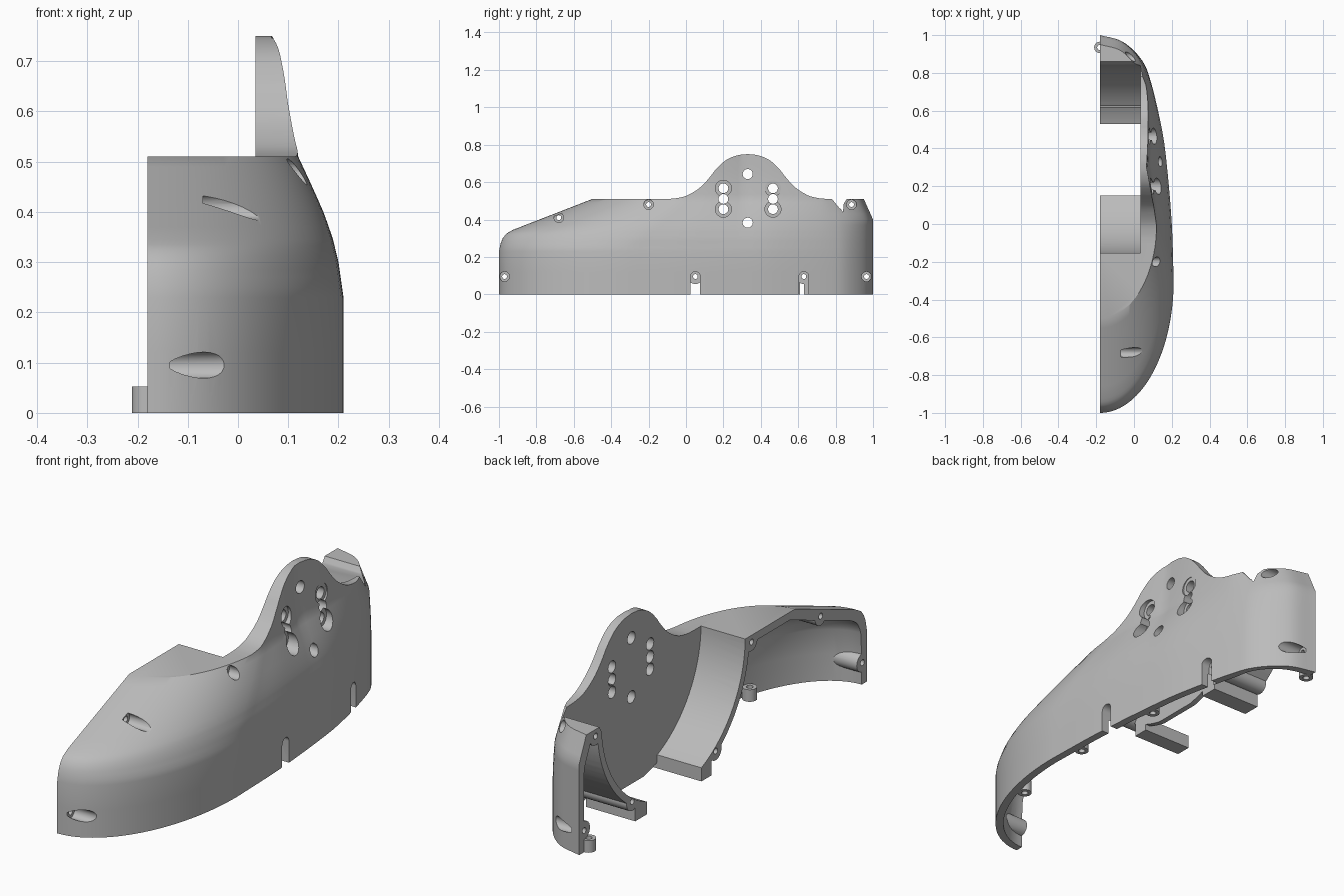
import bpy, bmesh, math
from mathutils import Matrix, Vector

cube = bpy.data.objects.get("Cube")
if cube:
    bpy.data.objects.remove(cube, do_unlink=True)

grey = bpy.data.materials.new("plain grey")
grey.use_nodes = True
grey.diffuse_color = (0.5, 0.5, 0.5, 1)
grey.node_tree.nodes["Principled BSDF"].inputs["Base Color"].default_value = (0.5, 0.5, 0.5, 1)

SEAM, WALL = -0.18, 0.035       # open side plane, shell thickness
HUB_Y, HUB_Z, ARCH_R = 0.345, 0.52, 0.5
INNER = 0.035                   # flat inner face of the side plate


def lerp_table(table, v):
    for (a, p), (b, q) in zip(table, table[1:]):
        if v <= b:
            return p + (q - p) * max(0, (v - a) / (b - a))
    return table[-1][1]


def spline(points, steps):
    pts = [Vector(p) for p in points]
    pts = [2 * pts[0] - pts[1]] + pts + [2 * pts[-1] - pts[-2]]
    out = []
    for a, b, c, d in zip(pts, pts[1:], pts[2:], pts[3:]):
        for i in range(steps):
            t = i / steps
            out.append(0.5 * (2 * b + (c - a) * t + (2 * a - 5 * b + 4 * c - d) * t * t
                              + (3 * b - a - 3 * c + d) * t ** 3))
    return out + [pts[-2]]


def make(name, bm):
    bmesh.ops.recalc_face_normals(bm, faces=bm.faces)
    mesh = bpy.data.meshes.new(name)
    bm.to_mesh(mesh)
    bm.free()
    mesh.materials.append(grey)
    ob = bpy.data.objects.new(name, mesh)
    bpy.context.collection.objects.link(ob)
    return ob


def loft(name, rings):
    bm = bmesh.new()
    rows = [[bm.verts.new(p) for p in ring] for ring in rings]
    n = len(rows[0])
    for low, high in zip(rows, rows[1:]):
        for i in range(n):
            j = (i + 1) % n
            bm.faces.new((low[i], low[j], high[j], high[i]))
    bm.faces.new(rows[0])
    bm.faces.new(rows[-1])
    return make(name, bm)


def prism(name, outline, x0, x1):
    return loft(name, [[(x, y, z) for y, z in outline] for x in (x0, x1)])


def box(name, x0, x1, y0, y1, z0, z1):
    return prism(name, [(y0, z0), (y1, z0), (y1, z1), (y0, z1)], x0, x1)


def rod(name, y, z, r, x0, x1, n=32):
    ring = [2 * math.pi * i / n for i in range(n)]
    return prism(name, [(y + r * math.cos(a), z + r * math.sin(a)) for a in ring], x0, x1)


def combine(ob, tool, op="DIFFERENCE"):
    mod = ob.modifiers.new("cut", "BOOLEAN")
    mod.operation, mod.solver, mod.object = op, "EXACT", tool
    bpy.context.view_layer.update()
    graph = bpy.context.evaluated_depsgraph_get()
    mesh = bpy.data.meshes.new_from_object(ob.evaluated_get(graph))
    ob.modifiers.clear()
    ob.data = mesh
    bpy.data.objects.remove(tool, do_unlink=True)


# Level curves of the body: plan outline for each height
WIDTH = [(0, .21), (.23, .21), (.3, .2), (.35, .188), (.4, .17), (.45, .148), (.51, .12),
         (.56, .113), (.62, .106), (.7, .102), (.8, .1)]
NOSE = [(0, -1), (.23, -1), (.27, -.992), (.3, -.98), (.325, -.96), (.345, -.925), (.51, -.5)]
REAR = spline([(.21, -.3), (.2, 0), (.175, .3), (.148, .5), (.09, .75), (.04, .87),
               (-.06, .965), (SEAM, 1)], 6)


def outline(h, z, t):
    wide, nose = lerp_table(WIDTH, h), lerp_table(NOSE, h) + t
    mid = -.3 + .3 * min(1, max(0, (h - .25) / .26))
    pts = []
    for i in range(30):
        a = math.pi / 2 * i / 30
        pts.append((SEAM + (wide - t - SEAM) * math.sin(a), mid - (mid - nose) * math.cos(a), z))
    for x, y in REAR:
        fade = min(1, max(.3, 1 - (y - .3) / .65)) * min(1, max(0, (1 - y) / .15))
        w = min(1, max(0, (y - .75) / .22))
        x2 = x + (wide - .21) * fade - t * (1 - w)
        y2 = y + (mid + .3) * max(0, (.3 - y) / .6) - t * w
        y2 -= max(0, h - .4) * .45 * min(1, max(0, (y - .7) / .2))
        pts.append((max(SEAM, x2), y2, z))
    if t:
        pts += [(-.3, pts[-1][1], z), (-.3, pts[0][1], z)]
    return pts


levels = [0, .12, .23, .25, .27, .285, .3, .3125, .325, .335, .345, .37, .4, .43, .46, .49, .51,
          .535, .56, .59, .62, .66, .7, .75, .8]
body = loft("shell_cover", [outline(z, z, 0) for z in levels])

# Side silhouette: flat deck, round mounting plate, notch at the rear
half = spline([(0, .75), (.06, .742), (.12, .715), (.17, .668), (.2, .63), (.25, .575),
               (.32, .53), (.38, .514), (.43, .51)], 4)
bump = [(.33 - d, z) for d, z in reversed(half)] + [(.33 + d, z) for d, z in half[1:]]
side = [(-1.2, -.1), (-1.2, .51)] + bump + [(.78, .51), (.825, .455), (.86, .51), (1.2, .51), (1.2, -.1)]
combine(body, prism("silhouette", side, -.5, .5), "INTERSECT")
combine(body, box("deck_clear", -.5, INNER, -1.2, 1.2, .51, 1))

# Hollow inside, leaving arch walls, plate core, feet and screw tubes
cavity = loft("cavity", [outline(max(0, z + WALL), z, WALL) for z in [-.1] + [l for l in levels[1:] if l < .475] + [.475]])
combine(cavity, rod("arch_wall", HUB_Y, HUB_Z, ARCH_R + .03, -.4, INNER + .025, 96))
combine(cavity, box("plate_core", INNER, .5, .1, .57, .34, .7))
for y0, y1 in ((.08, .15), (.53, .61)):
    combine(cavity, box("foot", -.4, INNER + .025, y0, y1, 0, .11))

# Screw points: y, z, seat x, open slot below
SCREWS = [(-.97, .095, -.135, False), (.965, .095, -.135, False), (.05, .095, .15, True),
          (.63, .095, .085, True), (-.68, .41, -.07, False), (-.2, .48, .08, False),
          (.885, .48, -.07, False)]
for y, z, seat, slot in SCREWS:
    combine(cavity, rod("screw_tube", y, z, .04, -.4, .5, 24))
combine(body, cavity)

# Wheel arch channel and the opening beneath it
combine(body, rod("arch", HUB_Y, HUB_Z, ARCH_R, -.5, INNER, 96))
combine(body, box("arch_opening", -.5, INNER, .15, .53, -.1, .3))

for y, z, seat, slot in SCREWS:
    combine(body, rod("pocket", y, z, .026, seat, .5, 24))
    if slot:
        combine(body, box("slot", seat, .5, y - .026, y + .026, -.1, z))
    combine(body, rod("screw_hole", y, z, .013, -.5, .5, 16))

# Mounting holes in the plate
for y in (.2, .465):
    for z in (.455, .51, .567):
        combine(body, rod("bolt_hole", y, z, .026, -.1, .5, 24))
    for z in (.455, .567):
        combine(body, rod("counterbore", y, z, .043, .075, .5, 28))
for z in (.383, .643):
    combine(body, rod("pin_hole", .33, z, .027, -.1, .5, 24))


# Small ring lugs along the lower rim
def lug(name, x, y, r=.03, hole=.014, h=.053, n=24):
    rings = []
    for rad, z in ((hole, 0), (r, 0), (r, h), (hole, h)):
        rings.append([(x + rad * math.cos(2 * math.pi * i / n), y + rad * math.sin(2 * math.pi * i / n), z)
                      for i in range(n)])
    bm = bmesh.new()
    rows = [[bm.verts.new(p) for p in ring] for ring in rings]
    for k in range(4):
        a, b = rows[k], rows[(k + 1) % 4]
        for i in range(n):
            j = (i + 1) % n
            bm.faces.new((a[i], a[j], b[j], b[i]))
    return make(name, bm)


parts = [body, lug("rear_lug", -.181, .935)]
for i, (x, y) in enumerate([(.11, -.6), (.155, -.165), (.13, .28)]):
    parts.append(lug("rim_lug_%d" % (i + 1), x, y))

bpy.ops.object.select_all(action="DESELECT")
for ob in parts:
    ob.select_set(True)
bpy.context.view_layer.objects.active = body
bpy.ops.object.shade_smooth_by_angle(angle=math.radians(28))
